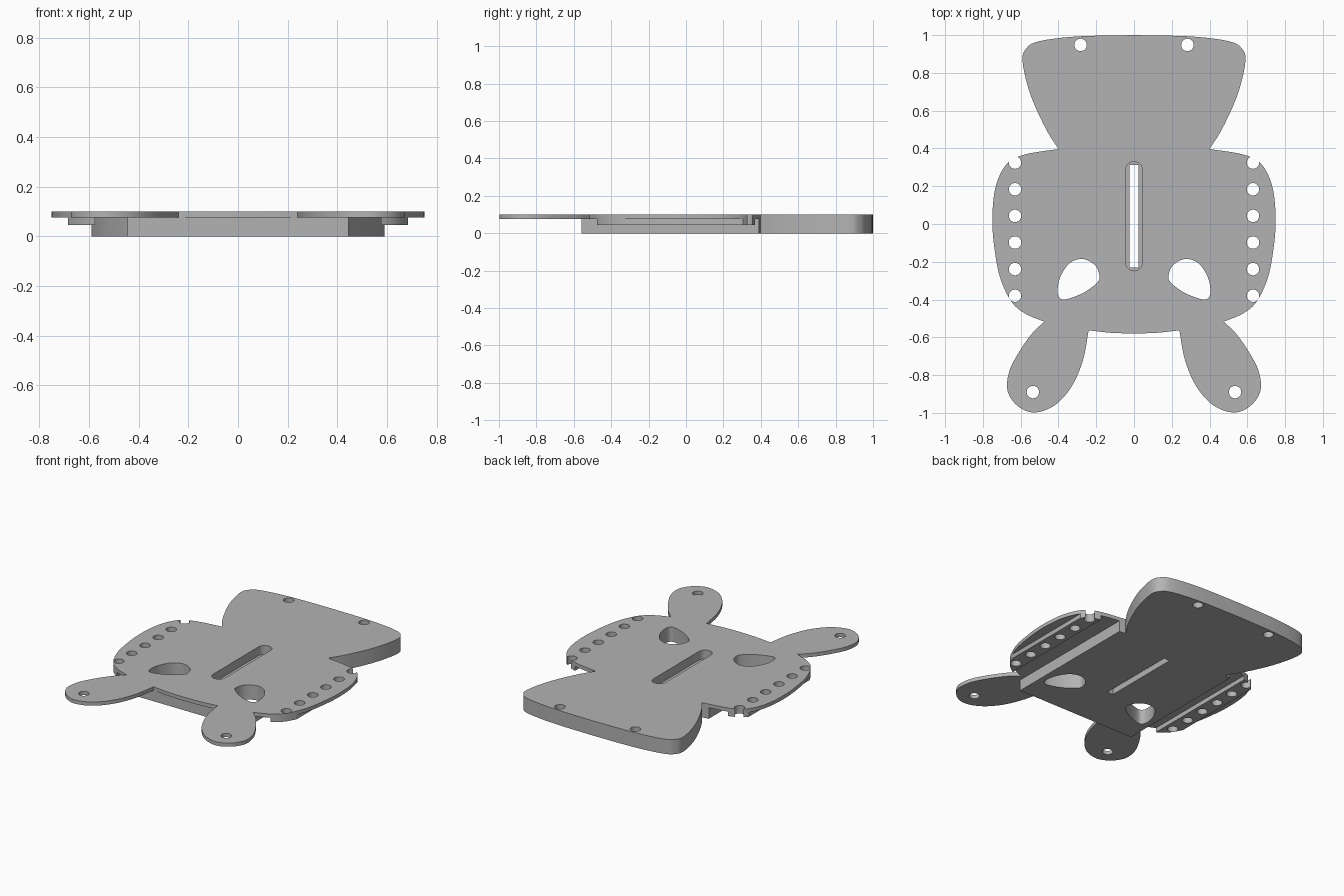
import bpy, bmesh, math
from mathutils import Vector

cube = bpy.data.objects.get("Cube")
if cube:
    bpy.data.objects.remove(cube, do_unlink=True)

grey = bpy.data.materials.new("plain grey")
grey.use_nodes = True
grey.diffuse_color = (0.45, 0.45, 0.45, 1)
grey.node_tree.nodes["Principled BSDF"].inputs["Base Color"].default_value = (0.45, 0.45, 0.45, 1)


def spline(points, closed=False, steps=7):
    """Smooth curve through the points; an open one leaves out its last point."""
    p = [Vector(q) for q in points]
    n = len(p)
    if closed:
        get = lambda i: p[i % n]
    else:
        get = lambda i: 2 * p[0] - p[1] if i < 0 else 2 * p[-1] - p[-2] if i >= n else p[i]
    out = []
    for i in range(n if closed else n - 1):
        a, b, c, d = (get(i + k) for k in (-1, 0, 1, 2))
        for s in range(steps):
            t = s / steps
            out.append(0.5 * (2 * b + (c - a) * t + (2 * a - 5 * b + 4 * c - d) * t ** 2
                              + (3 * b - a - 3 * c + d) * t ** 3))
    return [tuple(v) for v in out]


def flip(points):
    return [(-x, y) for x, y in reversed(points)]


def circle(x, y, r=0.033, n=24):
    return [(x + r * math.cos(math.tau * i / n), y + r * math.sin(math.tau * i / n)) for i in range(n)]


def box(x0, x1, y0, y1):
    return [(x0, y0), (x1, y0), (x1, y1), (x0, y1)]


def prisms(name, outlines, z0, z1):
    bm = bmesh.new()
    for outline in outlines:
        face = bm.faces.new([bm.verts.new((x, y, z0)) for x, y in outline])
        top = bmesh.ops.extrude_face_region(bm, geom=[face])["geom"]
        bmesh.ops.translate(bm, vec=(0, 0, z1 - z0),
                            verts=[v for v in top if isinstance(v, bmesh.types.BMVert)])
    bmesh.ops.recalc_face_normals(bm, faces=bm.faces)
    mesh = bpy.data.meshes.new(name)
    bm.to_mesh(mesh)
    bm.free()
    mesh.materials.append(grey)
    obj = bpy.data.objects.new(name, mesh)
    bpy.context.collection.objects.link(obj)
    return obj


def cut(target, name, outlines, z0, z1):
    cutter = prisms(name, outlines, z0, z1)
    cutter.hide_render = True
    mod = target.modifiers.new(name, "BOOLEAN")
    mod.operation, mod.solver, mod.object = "DIFFERENCE", "EXACT", cutter
    bpy.context.view_layer.objects.active = target
    bpy.ops.object.modifier_apply(modifier=name)
    bpy.data.objects.remove(cutter, do_unlink=True)


# Half outline from front centre to back centre, smooth between the corners
front = [(0, -0.58), (0.12, -0.576), (0.24, -0.563)]
leg = [(0.24, -0.563), (0.27, -0.72), (0.33, -0.86), (0.42, -0.96), (0.53, -0.998), (0.62, -0.96),
       (0.67, -0.88), (0.66, -0.78), (0.61, -0.68), (0.54, -0.58), (0.475, -0.517)]
flank = [(0.475, -0.517), (0.575, -0.475), (0.65, -0.41), (0.71, -0.28), (0.74, -0.12), (0.75, 0.02),
         (0.74, 0.16), (0.71, 0.26), (0.66, 0.33), (0.57, 0.37), (0.4, 0.397)]
tail = [(0.4, 0.397), (0.47, 0.51), (0.55, 0.69), (0.59, 0.86), (0.57, 0.93), (0.5, 0.968),
        (0.3, 0.993), (0, 1.0)]
half = spline(front) + spline(leg) + spline(flank) + spline(tail) + [(0, 1.0)]
plate = prisms("base_plate", [half + flip(half)[1:-1]], 0, 0.1)

# Underside recess that leaves the centre block, the side rails and the thick tail
recess = [(0.9, -1.1), (0.9, 0.396), (0.685, 0.396), (0.685, -0.5), (0.575, -0.5),
          (0.575, 0.396), (0.445, 0.396), (0.445, -0.56)]
cut(plate, "underside_recess", [recess + flip(recess)], -0.1, 0.075)
rail = box(0.575, 0.685, -0.52, 0.396)
cut(plate, "rail_recess", [rail, flip(rail)], -0.1, 0.045)

# Round holes and teardrop openings on both sides
eye = spline([(0.183, -0.275), (0.205, -0.22), (0.27, -0.185), (0.34, -0.207), (0.39, -0.28),
              (0.405, -0.355), (0.39, -0.395), (0.345, -0.395), (0.26, -0.36), (0.195, -0.31)], True, 5)
holes = [circle(0.63, 0.325 - 0.141 * i) for i in range(6)]
holes += [circle(0.535, -0.89), circle(0.283, 0.948), eye]
cut(plate, "through_holes", holes + [flip(h) for h in holes], -0.1, 0.2)

# Centre slot: wide rounded pocket above a narrow through slot
ends = [(0.285, 0), (-0.203, math.pi)]
pocket = [(0.045 * math.cos(a + math.pi * i / 12), y + 0.045 * math.sin(a + math.pi * i / 12))
          for y, a in ends for i in range(13)]
cut(plate, "slot_pocket", [pocket], 0.04, 0.2)
cut(plate, "through_slot", [box(-0.023, 0.023, -0.23, 0.313)], -0.1, 0.2)

# Smooth curved walls, sharp rims
bpy.ops.object.select_all(action="DESELECT")
plate.select_set(True)
bpy.context.view_layer.objects.active = plate
bpy.ops.object.shade_smooth_by_angle(angle=math.radians(30))
